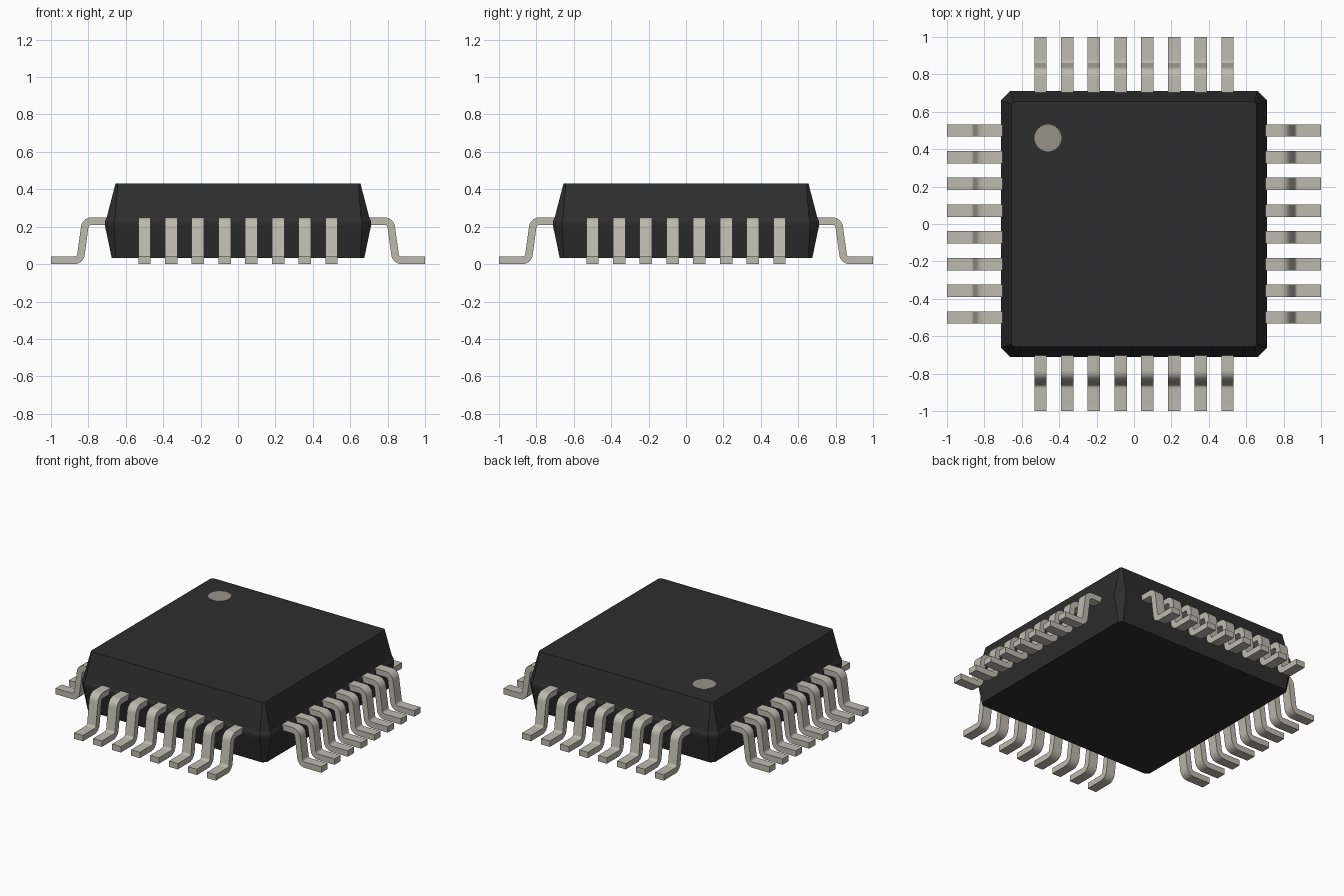
import bpy
import bmesh
import math

cube = bpy.data.objects.get("Cube")
if cube:
    bpy.data.objects.remove(cube, do_unlink=True)


def material(name, rgb, rough):
    m = bpy.data.materials.new(name)
    m.use_nodes = True
    color = (*rgb, 1.0)
    m.diffuse_color = color
    bsdf = m.node_tree.nodes["Principled BSDF"]
    bsdf.inputs["Base Color"].default_value = color
    bsdf.inputs["Roughness"].default_value = rough
    return m


def mesh_from(bm, name, mat):
    bmesh.ops.recalc_face_normals(bm, faces=bm.faces)
    mesh = bpy.data.meshes.new(name)
    bm.to_mesh(mesh)
    bm.free()
    mesh.materials.append(mat)
    return mesh


def add_object(name, mesh):
    obj = bpy.data.objects.new(name, mesh)
    bpy.context.collection.objects.link(obj)
    return obj


def skin(bm, rings):
    """Join closed rings of equal length with quads and cap both ends."""
    loops = [[bm.verts.new(p) for p in ring] for ring in rings]
    n = len(loops[0])
    for a, b in zip(loops, loops[1:]):
        for i in range(n):
            j = (i + 1) % n
            bm.faces.new((a[i], a[j], b[j], b[i]))
    bm.faces.new(loops[0][::-1])
    bm.faces.new(loops[-1])


black = material("black plastic", (0.027, 0.027, 0.027), 0.7)
metal = material("tinned metal", (0.51, 0.49, 0.43), 0.5)
grey = material("marker grey", (0.31, 0.29, 0.245), 0.7)

# Package body: square sections with cut corners (height, half width, cut)
SECTIONS = [(0.032, 0.675, 0.022), (0.21, 0.712, 0.05),
            (0.23, 0.712, 0.05), (0.25, 0.702, 0.045), (0.43, 0.655, 0.012)]


def cut_square(z, h, c):
    k = h - c
    return [(h, -k, z), (h, k, z), (k, h, z), (-k, h, z),
            (-h, k, z), (-h, -k, z), (-k, -h, z), (k, -h, z)]


bm = bmesh.new()
skin(bm, [cut_square(*s) for s in SECTIONS])
add_object("package_body", mesh_from(bm, "package_body", black))

# Round pin-one marker, a thin plate on the top face
bm = bmesh.new()
bmesh.ops.create_cone(bm, cap_ends=True, segments=32, radius1=0.072,
                      radius2=0.072, depth=0.004)
marker = add_object("pin_one_marker", mesh_from(bm, "pin_one_marker", grey))
marker.location = (-0.46, 0.46, 0.43)

# Gull-wing lead: strip swept along an S-shaped centreline
THICK, WIDTH, RADIUS, STEPS = 0.04, 0.066, 0.037, 8
SWEEP = math.radians(82.5)
Z_HIGH, Z_LOW = 0.23, 0.02

path = [(0.66, Z_HIGH, math.pi / 2)]      # x, z, direction of upper side
for i in range(STEPS + 1):                # shoulder bend
    a = math.pi / 2 - SWEEP * i / STEPS
    path.append((0.783 + RADIUS * math.cos(a),
                 Z_HIGH - RADIUS + RADIUS * math.sin(a), a))
for i in range(STEPS + 1):                # ankle bend
    a = math.pi / 2 - SWEEP * (1 - i / STEPS)
    path.append((0.876 - RADIUS * math.cos(a),
                 Z_LOW + RADIUS - RADIUS * math.sin(a), a))
path.append((1.0, Z_LOW, math.pi / 2))    # toe

rings = []
for x, z, a in path:
    dx, dz = math.cos(a) * THICK / 2, math.sin(a) * THICK / 2
    w = WIDTH / 2
    rings.append([(x + dx, -w, z + dz), (x + dx, w, z + dz),
                  (x - dx, w, z - dz), (x - dx, -w, z - dz)])
bm = bmesh.new()
skin(bm, rings)
lead_mesh = mesh_from(bm, "lead", metal)
lead_mesh.shade_smooth()
lead_mesh.set_sharp_from_angle(angle=math.radians(30))

# Eight leads on each of the four sides
for side, name in enumerate(("left", "back", "right", "front")):
    angle = side * math.pi / 2
    for i in range(8):
        offset = -0.5 + i / 7
        lead = add_object(f"{name}_lead_{i + 1}", lead_mesh)
        lead.rotation_euler.z = angle
        lead.location = (-offset * math.sin(angle), offset * math.cos(angle), 0)
